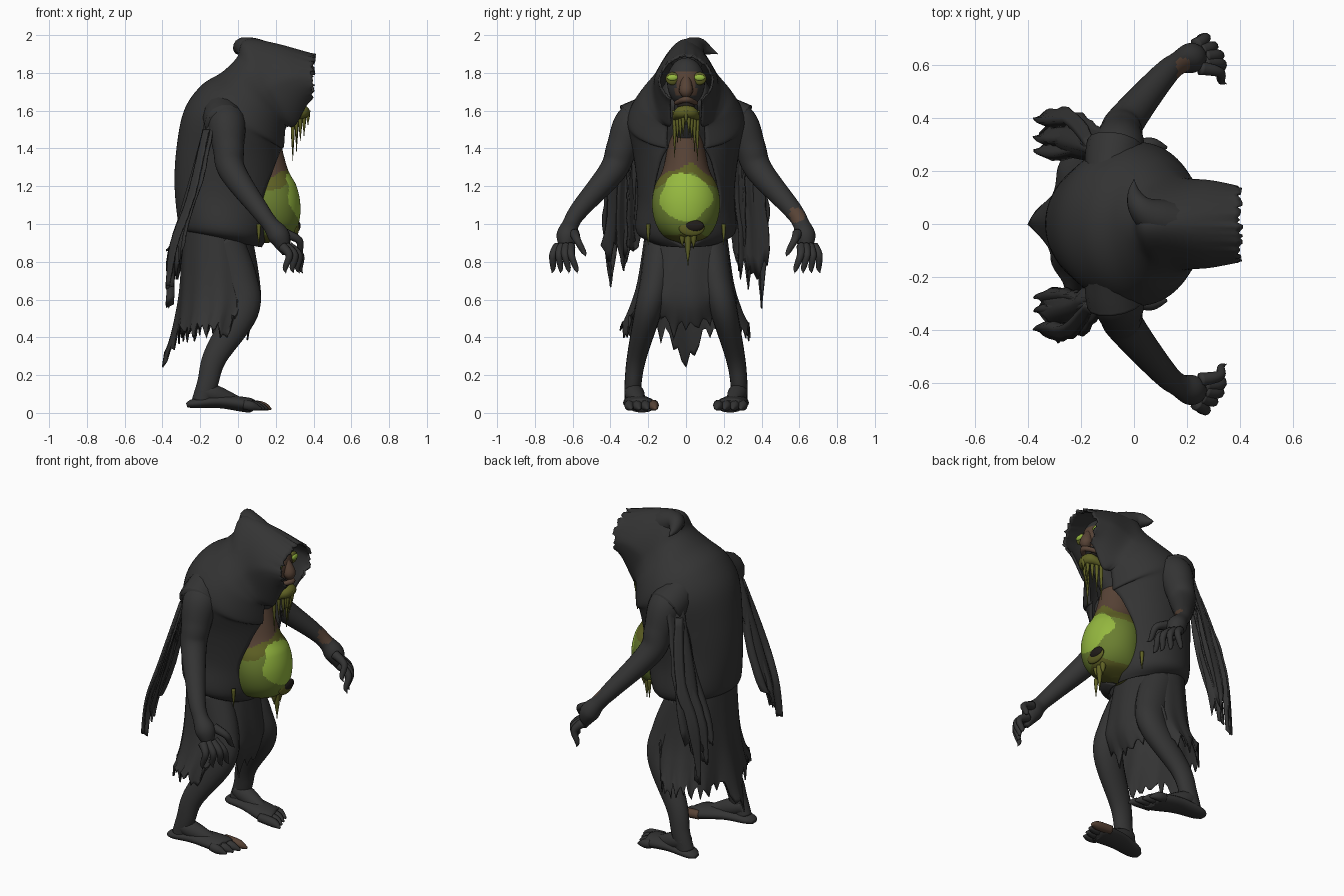
import bpy, bmesh, math, random
from mathutils import Vector, Matrix
from math import sin, cos, pi, exp, hypot

random.seed(4)
if "Cube" in bpy.data.objects:
    bpy.data.objects.remove(bpy.data.objects["Cube"])


def material(name, *rgb):
    m = bpy.data.materials.new(name)
    m.use_nodes = True
    m.diffuse_color = (*rgb, 1)
    bsdf = m.node_tree.nodes["Principled BSDF"]
    bsdf.inputs["Base Color"].default_value = (*rgb, 1)
    bsdf.inputs["Roughness"].default_value = .9
    return m


CLOTH = material("charcoal", .034, .034, .034)
SKIN = material("brown_skin", .095, .055, .036)
BRIGHT = material("bright_green", .3, .48, .05)
GREEN = material("moss_green", .145, .21, .03)
OLIVE = material("olive_slime", .115, .12, .018)
HOLE = material("dark_hollow", .015, .012, .01)


def finish(name, bm, mats, rule=None, thickness=0):
    """Turn a bmesh into a smooth object, colouring faces by an optional rule."""
    if not thickness:
        bmesh.ops.recalc_face_normals(bm, faces=bm.faces)
    for face in bm.faces:
        face.smooth = True
        if rule:
            face.material_index = rule(face.calc_center_median())
    mesh = bpy.data.meshes.new(name)
    bm.to_mesh(mesh)
    bm.free()
    for m in mats:
        mesh.materials.append(m)
    ob = bpy.data.objects.new(name, mesh)
    bpy.context.collection.objects.link(ob)
    if thickness:
        solid = ob.modifiers.new("thickness", 'SOLIDIFY')
        solid.thickness = thickness
        solid.offset = 0


def spline(rows, steps):
    """Smooth in-between rows of any length."""
    out = []
    last = len(rows) - 1
    for i in range(last):
        before, start, end, after = rows[max(i - 1, 0)], rows[i], rows[i + 1], rows[min(i + 2, last)]
        for step in range(steps):
            t = step / steps
            out.append([q + t / 2 * (r - p + t * (2 * p - 5 * q + 4 * r - u + t * (3 * (q - r) + u - p)))
                        for p, q, r, u in zip(before, start, end, after)])
    return out + [list(rows[last])]


def skin_rows(rows, closed, caps=False):
    bm = bmesh.new()
    verts = [[bm.verts.new(p) for p in row] for row in rows]
    n = len(verts[0])
    for a, b in zip(verts, verts[1:]):
        for j in range(n if closed else n - 1):
            k = (j + 1) % n
            bm.faces.new((a[j], a[k], b[k], b[j]))
    if caps:
        bm.faces.new(verts[0])
        bm.faces.new(verts[-1])
    return bm


def loft(name, rings, mats, n=64, steps=6, rule=None, thickness=0, edge=None, caps=False):
    """Rings are back x, back z, front x, front z, half width, front opening angle."""
    rows = []
    rings = spline(rings, steps)
    closed = not any(ring[5] for ring in rings)
    for i, (bx, bz, fx, fz, width, gap) in enumerate(rings):
        row = []
        for j in range(n):
            a = 2 * pi * j / n if closed else gap + 2 * (pi - gap) * j / (n - 1)
            mix = (1 + cos(a)) / 2
            p = Vector((bx + (fx - bx) * mix, width * sin(a), bz + (fz - bz) * mix))
            row.append(p + edge(a, j, i / (len(rings) - 1)) if edge else p)
        rows.append(row)
    finish(name, skin_rows(rows, closed, caps), mats, rule, thickness)


def tube(name, mat, *points, side=1, n=14, steps=5, squash=1, patch=None, rule=None):
    """Round limb through x, y, z, radius points; side mirrors it."""
    points = spline([(x, y * side, z, r) for x, y, z, r in points], steps)
    centres = [Vector(p[:3]) for p in points]
    upright = abs((centres[-1] - centres[0]).normalized().z) > .7
    ref = Vector((1, 0, 0)) if upright else Vector((0, 0, 1))
    rows = []
    for i, c in enumerate(centres):
        along = centres[min(i + 1, len(centres) - 1)] - centres[max(i - 1, 0)]
        u = along.cross(ref).normalized()
        v = u.cross(along).normalized() * squash
        r = max(points[i][3], .002)
        rows.append([c + (u * cos(a) + v * sin(a)) * r for a in (2 * pi * j / n for j in range(n))])
    finish(name, skin_rows(rows, True, True), [mat, patch] if patch else [mat], rule)


def drip(name, x, y, top, low, radius, side=1):
    middle = (top + low) / 2
    tube(name, OLIVE, (x, y, top, radius), (x, y, middle, radius * .7), (x, y, low, 0), side=side, n=8)


def ball(name, loc, size, mats, rule=None):
    bm = bmesh.new()
    place = Matrix.Translation(loc) @ Matrix.Diagonal((*size, 1))
    bmesh.ops.create_uvsphere(bm, u_segments=36, v_segments=28, radius=1, matrix=place)
    finish(name, bm, mats, rule)


def rag(name, *path, side=1, cols=9, tear=.03):
    """Torn hanging sheet along x, y, z, half width points."""
    path = spline(path, 5)
    drops = [random.uniform(0, tear) for _ in range(cols)]
    rows = []
    for i, (x, y, z, width) in enumerate(path):
        t = i / (len(path) - 1)
        fray = [random.uniform(.85, 1.2) for _ in range(2)]
        row = []
        for j in range(cols):
            s = 2 * j / (cols - 1) - 1
            reach = width * s * fray[s > 0]
            curl = .03 * s * s + .012 * sin(5 * s)
            row.append(Vector((x + reach * .4 + curl, (y + reach) * side, z - drops[j] * t ** 4)))
        rows.append(row)
    finish(name, skin_rows(rows, False), [CLOTH], thickness=.008)


# Hooded cloak, open at the front, curving forward into the hood
teeth = [random.uniform(-1, 1) for _ in range(96)]


def hood_edge(a, j, t):
    top = max(0, -cos(a)) * exp(-((t - .85) / .14) ** 2)
    torn = t ** 30
    return Vector((.014 * teeth[j] * torn, -.06 * top * sin(a), .006 * teeth[-j] * torn))


loft("hooded_cloak", [
    (-.29, .97, .12, .88, .2, .03), (-.31, 1, .16, .94, .26, .4), (-.33, 1.2, .2, 1.1, .25, .76),
    (-.32, 1.4, .23, 1.3, .27, .55), (-.28, 1.6, .24, 1.4, .3, .32), (-.19, 1.73, .25, 1.4, .3, .34),
    (-.08, 1.8, .26, 1.5, .25, .4), (0, 1.88, .28, 1.5, .2, .46), (.04, 1.97, .32, 1.5, .17, .5),
    (.2, 1.95, .37, 1.6, .16, .55), (.4, 1.89, .39, 1.64, .14, .6)],
    [CLOTH], thickness=.012, edge=hood_edge)
tube("hood_tip", CLOTH, (.16, 0, 1.87, .09), (.07, .03, 1.92, .07), (.02, .07, 1.94, .046),
     (0, .12, 1.92, .024), (0, .17, 1.9, 0))

# Dark body filling the cloak
loft("inner_torso", [(-.27, .85, .06, .85, .19, 0), (-.29, 1.2, .1, 1.1, .22, 0), (-.25, 1.5, .15, 1.4, .25, 0),
                     (-.08, 1.7, .2, 1.5, .19, 0), (.04, 1.85, .25, 1.6, .1, 0)], [CLOTH], n=32, caps=True)


# Bare chest running into the swollen belly, coloured in irregular bands
def belly_rule(c):
    wave = .015 * sin(23 * c.y + 1) + .008 * sin(47 * c.y)
    sag = wave - 2 * c.y * c.y
    ripple = .07 * sin(35 * c.z + 20 * c.y)
    if c.z > 1.3 + sag:
        return 0
    if hypot(c.y / .135, (c.z - 1.145) / .125) + ripple < 1 and c.x > .2:
        return 1
    return 3 if c.z > 1.25 + sag or c.z < .95 + wave else 2


loft("chest_and_belly", [(.08, .9, .16, .9, .03, 0), (0, .93, .27, .93, .11, 0), (0, 1, .32, 1, .16, 0),
                         (0, 1.1, .33, 1.1, .18, 0), (0, 1.2, .31, 1.2, .165, 0), (0, 1.3, .26, 1.3, .12, 0),
                         (0, 1.5, .21, 1.5, .08, 0)],
     [SKIN, BRIGHT, GREEN, OLIVE], n=120, steps=14, rule=belly_rule, caps=True)
ball("belly_wound_rim", (.305, .03, .98), (.018, .068, .045), [OLIVE])
ball("belly_wound", (.313, .045, .99), (.018, .05, .03), [HOLE])
for y, low in (.01, .78), (.04, .87), (-.02, .88):
    drip("belly_drip", .26, y, .96, low, .02)

# Face inside the hood
ball("head", (.25, 0, 1.75), (.1, .1, .13), [CLOTH, SKIN],
     lambda c: int(c.x > .28 and abs(c.z - 1.74) < .06 and abs(c.y) < .055))
tube("nose", SKIN, (.31, 0, 1.8, .018), (.34, 0, 1.74, .032), (.35, 0, 1.7, .036), (.34, 0, 1.67, .015))
tube("neck", CLOTH, (.12, 0, 1.45, .08), (.2, 0, 1.54, .065), (.26, 0, 1.66, .06))
tube("lip", SKIN, (.31, -.055, 1.64, .012), (.37, 0, 1.66, .016), (.31, .055, 1.64, .012))
ball("mouth", (.315, 0, 1.625), (.03, .045, .02), [HOLE])
for side in -1, 1:
    ball("eye_slime", (.326, .072 * side, 1.77), (.016, .036, .034), [OLIVE])
    ball("glowing_eye", (.338, .072 * side, 1.775), (.01, .028, .016), [BRIGHT])
    drip("side_drip", .11, .2, 1, .89, .012, side)

# Slime beard, with drips longest towards its sides
tube("slime_beard", OLIVE, (.29, -.06, 1.56, .014), (.34, -.03, 1.59, .032), (.34, .03, 1.59, .032),
     (.29, .06, 1.56, .014))
for i in range(-4, 5):
    low = 1.54 - .045 * abs(i) + .03 * teeth[i]
    drip("beard_drip", .37 - .02 * abs(i), .015 * i, 1.6, low, .013)


# Ragged skirt, raised over the thighs and trailing at the back
def skirt_hem(a, j, t):
    turn = abs((a + pi) % (2 * pi) - pi)
    lift = .29 * exp(-((turn - .68) / .25) ** 2)
    tail = max(0, 1 - abs(turn - pi) / .3)
    fold = .008 * sin(11 * a) * t
    tooth = (.04 * teeth[j] + .035 * (j % 3 == 0)) * t ** 8
    drop = t ** 3
    return Vector((fold * cos(a) - .08 * tail * drop, fold * sin(a), drop * (lift - .2 * tail) - tooth))


loft("ragged_skirt", [(-.29, 1, .07, .95, .21, 0), (-.3, .7, .11, .7, .25, 0), (-.31, .55, .11, .57, .29, 0),
                      (-.32, .44, .06, .45, .34, 0)],
     [CLOTH], n=96, steps=8, thickness=.008, edge=skirt_hem)

for side in -1, 1:
    # Arms, with a bare patch on the left wrist
    patch_spot = Vector((.19, .585, 1.05))
    tube("arm", CLOTH, (-.07, .2, 1.58, .08), (-.06, .28, 1.53, .1), (-.05, .34, 1.4, .083), (-.03, .39, 1.28, .072),
         (.11, .56, 1.08, .05), (.17, .61, 1, .044), (.22, .63, .93, .056), (.25, .64, .84, .015),
         side=side, n=24, steps=9, patch=SKIN, rule=lambda c: int((c - patch_spot).length < .046))

    # Clawed fingers fanned round the palm, thumb first
    for i in range(5):
        base = Vector((.25 + .02 * sin(i), .59 + .022 * i, .88))
        tip = Vector((.35 - .006 * i * i, .53 + .045 * i, .74))
        if i == 0:
            base.z, tip.z = .95, .83
        knuckle = base.lerp(tip, .45) + Vector((.028, .012, .018))
        tube("finger", CLOTH, (*base, .027), (*knuckle, .02), (*base.lerp(tip, .8), .014), (*tip, 0), side=side, n=9)

    # Torn sleeve end over the shoulder
    tube("sleeve", CLOTH, (-.09, .14, 1.62, .09), (-.08, .24, 1.56, .106), (-.07, .3, 1.53, .109), side=side)
    for i in range(-1, 4):
        x, z = -.07 + .095 * sin(i), 1.53 + .095 * cos(i)
        tube("sleeve_tatter", CLOTH, (x, .26, z, .028), (x, .34, z - .02, 0), side=side, n=6, squash=.4)

    # Hanging rags behind the arms, longer on the left
    low = .68 if side > 0 else .78
    rag("sleeve_rag", (-.15, .29, 1.58, .05), (-.22, .33, 1.3, .07), (-.34, .36, low + .14, .08),
        side=side, tear=.16)
    for y, drop in (.4, .1), (.33, 0), (.28, -.1):
        rag("rag_strip", (-.18, .31, 1.5, .02), (-.26, y, 1.15, .03), (-.35, y, .9, .03), (-.38, y, low - drop, 0),
            side=side, cols=5)

    # Legs, feet and toes
    tube("leg", CLOTH, (-.19, .28, .06, .045), (-.16, .28, .16, .045), (-.12, .26, .3, .052), (.02, .2, .54, .072),
         (0, .16, .7, .083), (-.08, .13, .9, .09), side=side, n=18, steps=7, squash=1.25)
    tube("foot", CLOTH, (-.27, .28, .04, .025), (-.23, .28, .05, .052), (-.1, .26, .06, .07), (.05, .235, .042, .08),
         (.08, .235, .036, .06), side=side, n=18, squash=.5)
    tube("instep", CLOTH, (-.2, .28, .12, .045), (-.12, .27, .095, .052), (.03, .24, .04, .03), side=side)
    for i in range(4):
        y = .17 + .043 * i
        x = .175 - .017 * i
        mat = SKIN if side < 0 and i == 0 else CLOTH
        tube("toe", mat, (.03, y, .044, .026), (x - .05, y, .036, .026), (x, y - .01, .02, .006), side=side, n=10)
